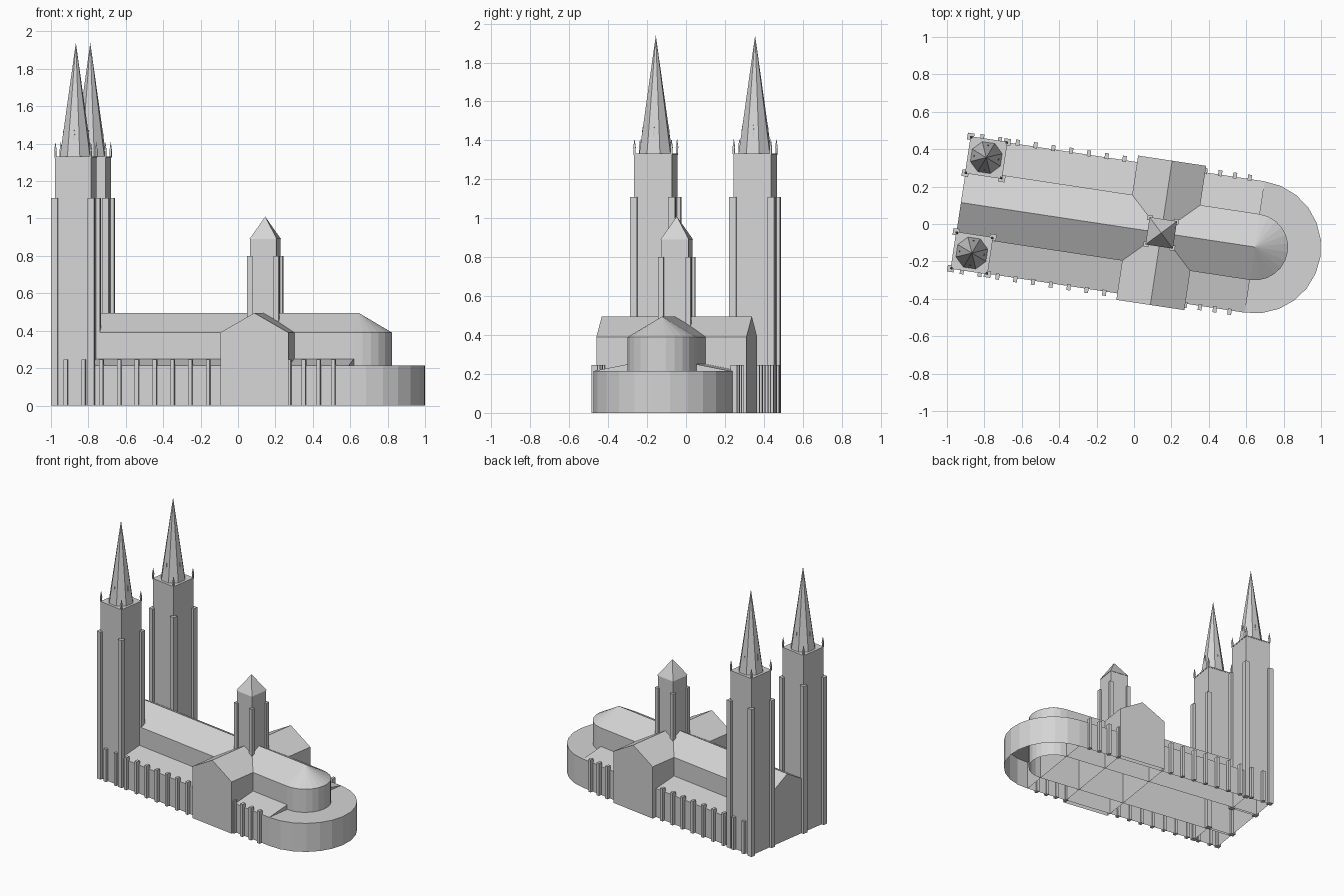
import bpy, bmesh
from math import radians, pi, cos, sin
from mathutils import Matrix, Vector

cube = bpy.data.objects.get("Cube")
if cube:
    bpy.data.objects.remove(cube)

# The whole building is turned slightly about the vertical
PLACE = Matrix.Rotation(radians(-8.6), 4, 'Z') @ Matrix.Translation((0, -0.025, 0))

stone = bpy.data.materials.new("grey_stone")
stone.use_nodes = True
GREY = (0.66, 0.66, 0.66, 1)
stone.diffuse_color = GREY
stone.node_tree.nodes["Principled BSDF"].inputs["Base Color"].default_value = GREY


def finish(name, bm):
    mesh = bpy.data.meshes.new(name)
    bm.to_mesh(mesh)
    bm.free()
    mesh.materials.append(stone)
    obj = bpy.data.objects.new(name, mesh)
    obj.matrix_world = PLACE
    bpy.context.collection.objects.link(obj)


def open_bottom(bm):
    """Leave a hall or tower as a shell without a floor."""
    base = min(v.co.z for v in bm.verts) + 1e-4
    floor = [f for f in bm.faces if all(v.co.z < base for v in f.verts)]
    bmesh.ops.delete(bm, geom=floor, context='FACES')


def add_box(bm, x, y, hx, hy, z0, z1):
    m = Matrix.Translation((x, y, (z0 + z1) / 2)) @ Matrix.Diagonal((2 * hx, 2 * hy, z1 - z0, 1))
    bmesh.ops.create_cube(bm, size=1, matrix=m)


def add_spike(bm, x, y, r, z0, z1, sides):
    m = Matrix.Translation((x, y, (z0 + z1) / 2)) @ Matrix.Rotation(pi / sides, 4, 'Z')
    bmesh.ops.create_cone(bm, cap_ends=True, segments=sides, radius1=r, radius2=0,
                          depth=z1 - z0, matrix=m)


def prism(name, profile, start, end, along_x=True):
    """Extrude a (side, height) profile along the nave or across it."""
    bm = bmesh.new()
    pts = [(start, s, z) if along_x else (s, start, z) for s, z in profile]
    face = bm.faces.new([bm.verts.new(p) for p in pts])
    ext = bmesh.ops.extrude_face_region(bm, geom=[face])
    move = Vector((end - start, 0, 0)) if along_x else Vector((0, end - start, 0))
    bmesh.ops.translate(bm, vec=move, verts=[v for v in ext["geom"] if isinstance(v, bmesh.types.BMVert)])
    bmesh.ops.recalc_face_normals(bm, faces=bm.faces)
    open_bottom(bm)
    finish(name, bm)


def gable(mid, half):
    return [(mid - half, 0), (mid + half, 0), (mid + half, EAVE), (mid, RIDGE), (mid - half, EAVE)]


WEST, EAST = -0.932, 0.657
NAVE, AISLE = 0.178, 0.355
EAVE, RIDGE, LOW = 0.39, 0.495, 0.215
CROSSING = 0.151
CORNERS = [(i, j) for i in (-1, 1) for j in (-1, 1)]

# Nave, crossing arm and side aisles
prism("nave", gable(0, NAVE), WEST, EAST)
prism("transept", gable(CROSSING, 0.184), -0.39, 0.39, False)
for side, name in ((-1, "right_aisle"), (1, "left_aisle")):
    prism(name, [(side * NAVE, 0), (side * AISLE, 0), (side * AISLE, LOW), (side * NAVE, 0.25)],
          WEST + 0.002, EAST)


# Rounded east end: low walkway, inner wall and half-cone roof, open underneath
def half_turn(name, profile, steps=12):
    bm = bmesh.new()
    verts = [bm.verts.new((EAST, -r, z)) for r, z in profile]
    edges = [bm.edges.new(pair) for pair in zip(verts, verts[1:])]
    bmesh.ops.spin(bm, geom=verts + edges, cent=(EAST, 0, 0), axis=(0, 0, 1),
                   angle=pi, steps=steps, use_duplicate=False)
    bmesh.ops.remove_doubles(bm, verts=bm.verts, dist=1e-4)
    bm.normal_update()
    # Outer faces look away from the spin axis
    axis = Vector((EAST, 0, 0))
    if sum(f.normal.dot(f.calc_center_median() - axis) for f in bm.faces) < 0:
        bmesh.ops.reverse_faces(bm, faces=bm.faces)
    finish(name, bm)


half_turn("apse_and_walkway", [(AISLE, 0), (AISLE, LOW), (NAVE, LOW), (NAVE, EAVE), (0, RIDGE)])
half_turn("apse_inner_wall", [(NAVE, 0), (NAVE, LOW)])

# Aisle buttresses, west row then east row
bm = bmesh.new()
stations = [-0.872 + 0.0962 * i for i in range(9)] + [0.335 + 0.08 * i for i in range(4)]
for x in stations:
    for side in (-1, 1):
        add_box(bm, x, side * 0.362, 0.0105, 0.016, 0, 0.245)
finish("aisle_buttresses", bm)

# Twin west towers with spires
for side, name in ((-1, "right"), (1, "left")):
    cx, cy = -0.834, side * 0.258
    bm = bmesh.new()
    add_box(bm, cx, cy, 0.098, 0.098, 0, 1.33)
    open_bottom(bm)
    finish(name + "_tower", bm)

    bm = bmesh.new()
    add_box(bm, cx, cy, 0.1, 0.1, 1.324, 1.332)
    finish(name + "_tower_cornice", bm)

    bm = bmesh.new()
    for i, j in CORNERS:
        add_box(bm, cx + i * 0.099, cy + j * 0.099, 0.018, 0.018, 0, 1.11)
    finish(name + "_tower_buttresses", bm)

    bm = bmesh.new()
    for i, j in CORNERS:
        x, y = cx + i * 0.096, cy + j * 0.096
        add_box(bm, x, y, 0.005, 0.005, 1.33, 1.36)
        add_spike(bm, x, y, 0.009, 1.36, 1.41, 4)
    finish(name + "_pinnacles", bm)

    bm = bmesh.new()
    add_spike(bm, cx, cy, 0.088, 1.33, 1.94, 8)
    finish(name + "_spire", bm)

    # Small dormers on the four main spire faces
    bm = bmesh.new()
    for k in range(4):
        a = k * pi / 2
        x, y = cx + 0.066 * cos(a), cy + 0.066 * sin(a)
        add_box(bm, x, y, 0.004, 0.004, 1.42, 1.45)
        add_spike(bm, x, y, 0.006, 1.45, 1.48, 4)
    finish(name + "_spire_dormers", bm)

# Crossing tower with pyramid roof
bm = bmesh.new()
add_box(bm, CROSSING, 0, 0.071, 0.071, 0.4, 0.89)
open_bottom(bm)
finish("crossing_tower", bm)
bm = bmesh.new()
add_spike(bm, CROSSING, 0, 0.074 * 2 ** 0.5, 0.89, 1.01, 4)
finish("crossing_roof", bm)
bm = bmesh.new()
for i, j in CORNERS:
    add_box(bm, CROSSING + i * 0.071, j * 0.071, 0.014, 0.014, 0.4, 0.8)
finish("crossing_buttresses", bm)
